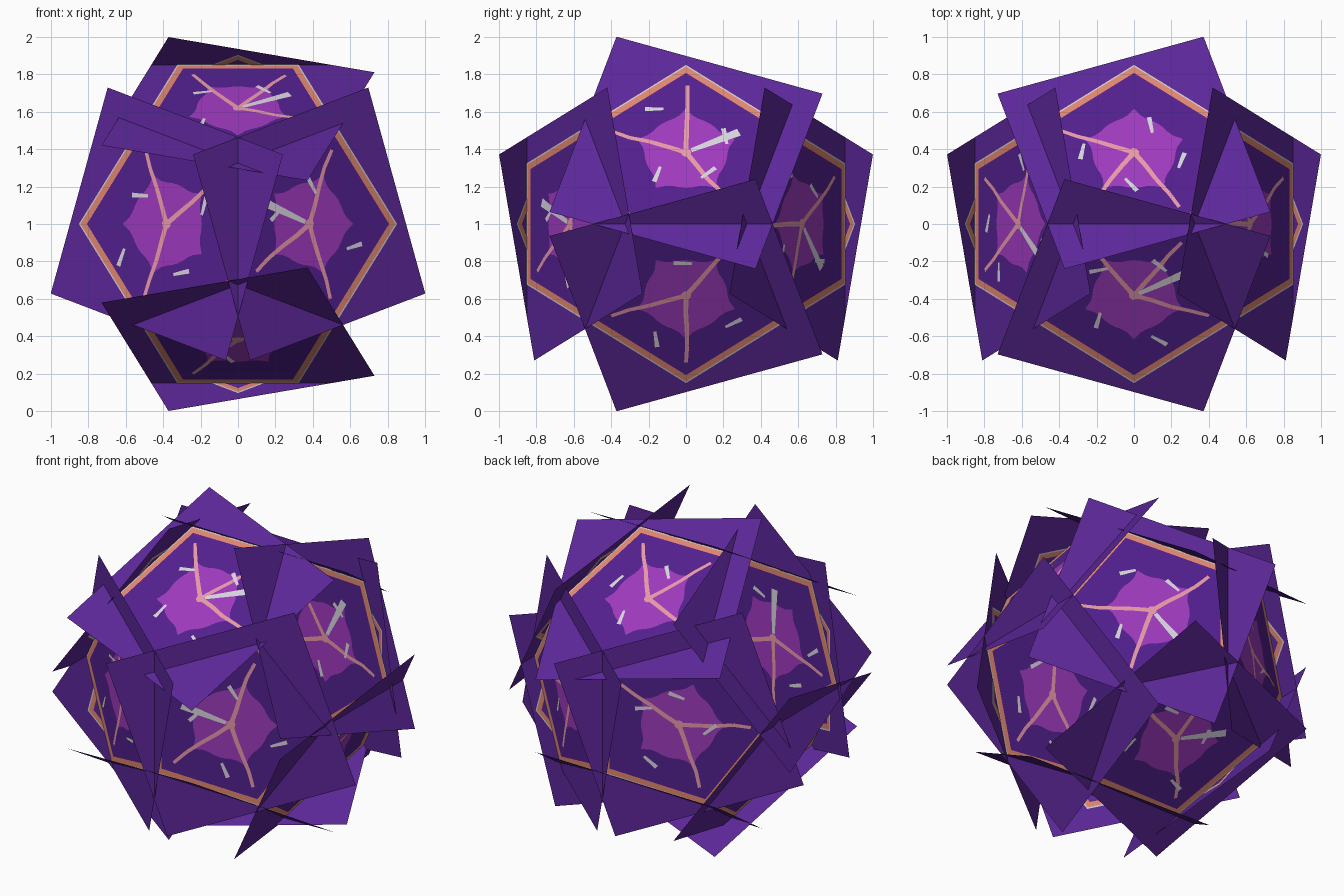
import bpy, bmesh, math, random
from mathutils import Vector

random.seed(4)
cube = bpy.data.objects.get("Cube")
if cube:
    bpy.data.objects.remove(cube)

PHI = (1 + 5 ** 0.5) / 2
SCALE = 0.526                        # solid vertices lie at PHI * SCALE
HALF = 0.579                         # half side of a square card
APOTHEM = 0.446                      # pentagon centre to edge
STEP = math.radians(72)


def material(name, rgb):
    m = bpy.data.materials.new(name)
    m.use_nodes = True
    m.diffuse_color = (*rgb, 1)
    m.node_tree.nodes["Principled BSDF"].inputs["Base Color"].default_value = (*rgb, 1)
    return m


class Layer:
    """Collects flat polygons of one colour into one object."""

    def __init__(self, name, colour_name, rgb):
        self.name, self.mat, self.bm = name, material(colour_name, rgb), bmesh.new()

    def poly(self, frame, pts, height=0.0):
        centre, p, q, n = frame
        self.bm.faces.new([self.bm.verts.new(centre + p * a + q * b + n * height)
                           for a, b in pts])

    def finish(self):
        me = bpy.data.meshes.new(self.name)
        self.bm.to_mesh(me)
        self.bm.free()
        me.materials.append(self.mat)
        bpy.context.collection.objects.link(bpy.data.objects.new(self.name, me))


def polar(r, ang):
    return r * math.cos(ang), r * math.sin(ang)


def pentagon(apothem, turn=0.0):
    r = apothem / math.cos(STEP / 2)
    return [polar(r, turn + k * STEP) for k in range(5)]


def ring(layer, frame, inner, outer, height, turn=0.0):
    a, b = pentagon(inner, turn), pentagon(outer, turn)
    for k in range(5):
        j = (k + 1) % 5
        layer.poly(frame, [a[k], b[k], b[j], a[j]], height)


def stroke(layer, frame, start, end, w0, w1, height):
    """Tapered strip between two points."""
    s, e = Vector(start), Vector(end)
    side = Vector((-(e - s).y, (e - s).x)).normalized()
    layer.poly(frame, [s - side * w0, e - side * w1, e + side * w1, s + side * w0], height)


def face_frame(big, small, edge, sb, ss, se):
    """Centre, vertex direction, cross direction and normal of one face."""
    axes = [Vector((1, 0, 0)), Vector((0, 1, 0)), Vector((0, 0, 1))]
    n = (axes[big] * sb * PHI + axes[small] * ss).normalized()
    edge_mid = axes[big] * sb * PHI * SCALE
    centre = n * edge_mid.dot(n)
    v = (edge_mid - centre).normalized()
    tilt = math.radians(18)
    p = axes[edge] * se * math.cos(tilt) - v * math.sin(tilt)
    return centre + Vector((0, 0, 1)), p, n.cross(p), n


cards = Layer("square_cards", "purple", (0.107, 0.020, 0.315))
panels = Layer("pentagon_panels", "deep purple", (0.085, 0.014, 0.27))
bands = Layer("border_bands", "coral", (0.74, 0.24, 0.16))
rims = Layer("border_rims", "pale grey", (0.62, 0.58, 0.60))
discs = Layer("centre_discs", "magenta", (0.34, 0.042, 0.51))
cracks = Layer("crack_lines", "pink", (0.80, 0.32, 0.40))
flecks = Layer("white_flecks", "off white", (0.68, 0.66, 0.72))

# (big axis, big sign, small sign): crack directions, broad streak angle
MARKS = {
    (2, 1, 1): ((2, 3, 4), None), (2, 1, -1): ((0, 1, 2), 45),
    (2, -1, 1): ((0, 2, 4), 228), (2, -1, -1): ((0, 2, 3), None),
    (0, 1, 1): ((0, 2, 4), 222), (0, 1, -1): ((0, 1, 3), None),
    (0, -1, 1): ((2, 3, 4), 33), (0, -1, -1): ((0, 1, 3), 228),
    (1, -1, -1): ((0, 2, 3), None), (1, -1, 1): ((0, 2, 4), 230),
    (1, 1, 1): ((0, 2, 4), 58), (1, 1, -1): ((0, 1, 3), None),
}
# big axis: small axis, edge axis, edge sign
LAYOUT = {2: (1, 0, 1), 0: (2, 1, -1), 1: (0, 2, -1)}

for (big, sb, ss), (dirs, streak) in MARKS.items():
    small, edge, se = LAYOUT[big]
    f = face_frame(big, small, edge, sb, ss, se)

    # square card crossing its neighbours
    cards.poly(f, [(-HALF, -HALF), (HALF, -HALF), (HALF, HALF), (-HALF, HALF)])

    # pentagon panel with its border, and the reversed border on the inner side
    panels.poly(f, pentagon(0.41), 0.0015)
    ring(bands, f, 0.405, 0.438, 0.002)
    ring(rims, f, 0.438, APOTHEM, 0.002)
    ring(bands, f, 0.405, 0.436, -0.002, math.pi)
    ring(rims, f, 0.436, 0.446, -0.002, math.pi)

    # round disc with small points
    outline = []
    for i in range(40):
        r = 0.275 if i % 8 == 0 else 0.235 if i % 8 in (1, 7) else 0.222
        outline.append(polar(r, i * math.tau / 40))
    discs.poly(f, outline, 0.003)

    # cracks running from the centre to the corners
    cracks.poly(f, [polar(0.028, i * math.tau / 8) for i in range(8)], 0.0045)
    for k in dirs:
        prev = (0, 0)
        for i in range(1, 5):
            nxt = polar(0.105 * i, k * STEP + random.uniform(-0.03, 0.03))
            stroke(cracks, f, prev, nxt, 0.015 - 0.001 * i, 0.014 - 0.001 * i, 0.0045)
            prev = nxt

    # broad streak and small flecks
    if streak is not None:
        ang = math.radians(streak)
        stroke(flecks, f, polar(0.03, ang), polar(0.31, ang), 0.012, 0.024, 0.0055)
    for i in range(4):
        ang = (i + 0.5 + random.uniform(-0.2, 0.2)) * math.tau / 4
        a = Vector(polar(random.uniform(0.14, 0.3), ang))
        d = Vector(polar(0.1, ang + random.uniform(0.6, 1.8)))
        stroke(flecks, f, a, a + d, 0.008, 0.013, 0.0055)

for layer in (cards, panels, bands, rims, discs, cracks, flecks):
    layer.finish()
